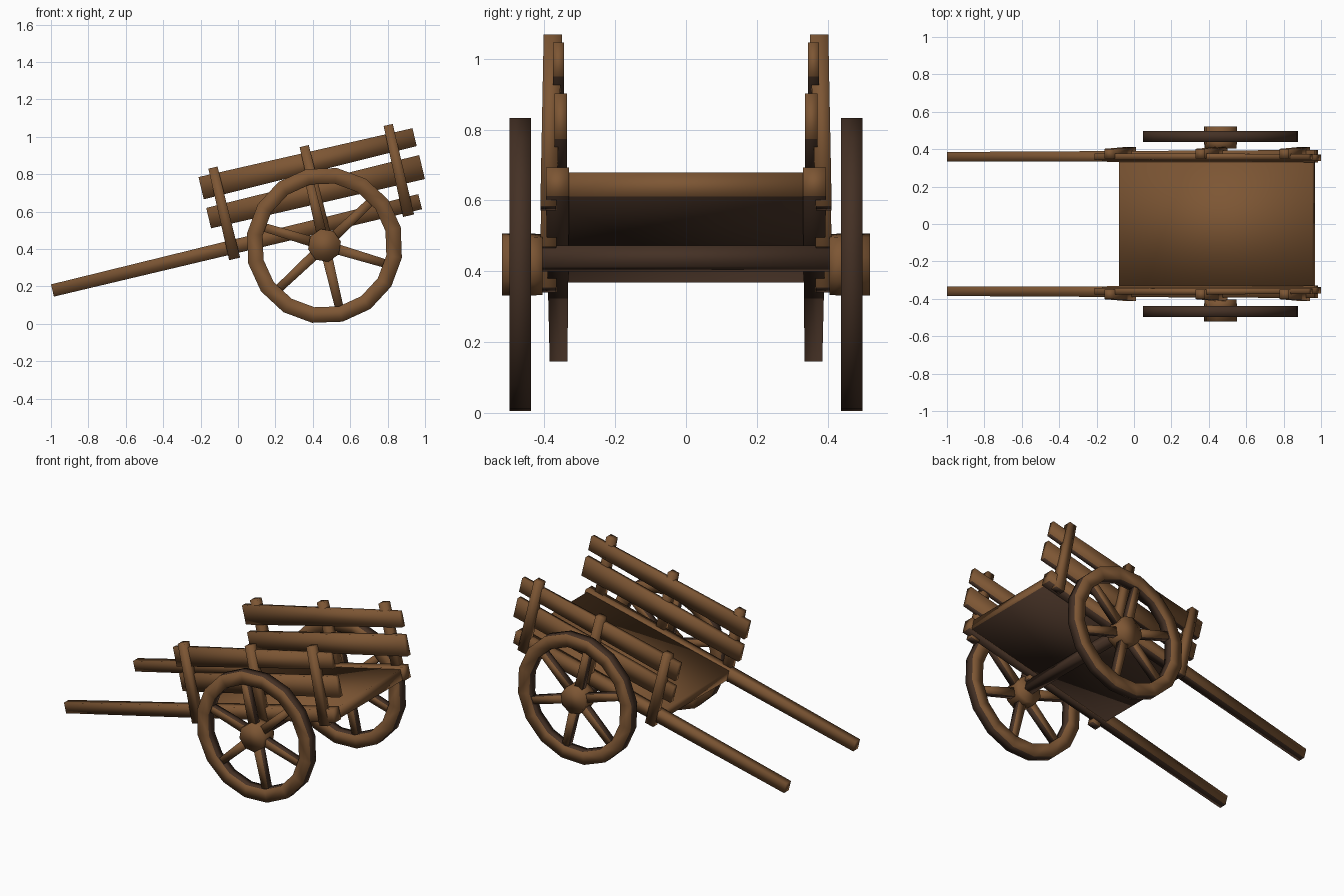
import bpy, bmesh, math
from mathutils import Vector

if "Cube" in bpy.data.objects:
    bpy.data.objects.remove(bpy.data.objects["Cube"])

wood = bpy.data.materials.new("brown wood")
wood.diffuse_color = (0.205, 0.093, 0.034, 1)
wood.use_nodes = True
wood.node_tree.nodes["Principled BSDF"].inputs["Base Color"].default_value = wood.diffuse_color
dark = bpy.data.materials.new("dark wood")
dark.diffuse_color = (0.058, 0.030, 0.018, 1)
dark.use_nodes = True
dark.node_tree.nodes["Principled BSDF"].inputs["Base Color"].default_value = dark.diffuse_color

TILT = math.radians(13.35)      # slope of the cart bed
HUB = Vector((0.4625, 0, 0.419))  # wheel centre


def finish(name, bm, is_dark=None, mirror=True):
    """Make the object; is_dark(face) picks the faces in dark wood."""
    bmesh.ops.recalc_face_normals(bm, faces=bm.faces)
    bm.normal_update()
    for f in bm.faces:
        f.smooth = True
        f.material_index = 1 if is_dark and is_dark(f) else 0
    me = bpy.data.meshes.new(name)
    bm.to_mesh(me)
    bm.free()
    me.materials.append(wood)
    me.materials.append(dark)
    ob = bpy.data.objects.new(name, me)
    bpy.context.collection.objects.link(ob)
    if mirror:
        m = ob.modifiers.new("other side", 'MIRROR')
        m.use_axis = (False, True, False)
    return ob


def underside(f):
    return f.normal.z < -0.5


def edge_on(f):
    return abs(f.normal.y) < 0.5


def add_beam(bm, a, b, size_a, size_b):
    """Tapered box from a to b; sizes are (width along y, height)."""
    a, b = Vector(a), Vector(b)
    up = (b - a).cross(Vector((0, 1, 0))).normalized()
    rings = []
    for p, (w, h) in ((a, size_a), (b, size_b)):
        rings.append([bm.verts.new(p + Vector((0, sy * w / 2, 0)) + up * sz * h / 2)
                      for sy, sz in ((-1, -1), (1, -1), (1, 1), (-1, 1))])
    r, s = rings
    bm.faces.new(r)
    bm.faces.new(s[::-1])
    for i in range(4):
        j = (i + 1) % 4
        bm.faces.new((r[i], s[i], s[j], r[j]))


def beam(name, a, b, size_a, size_b, is_dark=underside, mirror=True):
    bm = bmesh.new()
    add_beam(bm, a, b, size_a, size_b)
    return finish(name, bm, is_dark, mirror)


def lathe(name, profile, sides, closed, is_dark=None):
    """Spin a (radius, y) profile about the wheel axis."""
    bm = bmesh.new()
    rings = []
    for k in range(sides):
        t = math.pi / 2 + TILT + k * math.tau / sides
        rings.append([bm.verts.new((HUB.x + r * math.cos(t), y, HUB.z + r * math.sin(t)))
                      for r, y in profile])
    n = len(profile)
    for k in range(sides):
        p, q = rings[k], rings[(k + 1) % sides]
        for i in range(n if closed else n - 1):
            j = (i + 1) % n
            bm.faces.new((p[i], p[j], q[j], q[i]))
    if not closed:
        bm.faces.new([r[0] for r in rings])
        bm.faces.new([r[-1] for r in rings])
    return finish(name, bm, is_dark)


# Bed and long shafts
beam("floor", (-0.073, 0, 0.402), (0.961, 0, 0.645), (0.67, 0.07), (0.67, 0.07), mirror=False)
beam("shaft", (-0.992, 0.36, 0.178), (0.974, 0.363, 0.653), (0.05, 0.067), (0.066, 0.083))

# Side planks
beam("upper_plank", (-0.197, 0.36, 0.725), (0.944, 0.36, 0.998), (0.034, 0.122), (0.03, 0.098))
beam("lower_plank", (-0.157, 0.354, 0.565), (0.984, 0.354, 0.838), (0.034, 0.112), (0.035, 0.132))

# Upright posts, leaning back with the bed
for name, bottom, top in (("front_post", (-0.018, 0.347), (-0.134, 0.835)),
                          ("middle_post", (0.470, 0.462), (0.354, 0.950)),
                          ("rear_post", (0.912, 0.578), (0.803, 1.063))):
    beam(name, (bottom[0], 0.389, bottom[1]), (top[0], 0.376, top[1]),
         (0.045, 0.06), (0.052, 0.05))

# Axle under the floor
bm = bmesh.new()
bmesh.ops.create_cube(bm, size=1)
bmesh.ops.scale(bm, vec=(0.06, 0.9, 0.06), verts=bm.verts)
for v in bm.verts:
    x, z = v.co.x, v.co.z
    v.co.x = HUB.x + x * math.cos(TILT) - z * math.sin(TILT)
    v.co.z = 0.436 + x * math.sin(TILT) + z * math.cos(TILT)
finish("axle", bm, edge_on, False)

# Wheels: rim with dark tread, hub and six spokes
lathe("wheel_rim", [(0.419, 0.438), (0.419, 0.498), (0.335, 0.498), (0.335, 0.438)],
      16, True, edge_on)
lathe("wheel_hub", [(0.088, 0.405), (0.09, 0.435), (0.09, 0.52)], 8, False)
bm = bmesh.new()
for k in range(6):
    t = math.pi / 2 + TILT + k * math.tau / 6
    d = Vector((math.cos(t), 0, math.sin(t)))
    c = HUB + Vector((0, 0.468, 0))
    add_beam(bm, c + d * 0.06, c + d * 0.35, (0.042, 0.055), (0.042, 0.045))
finish("wheel_spokes", bm, edge_on)
